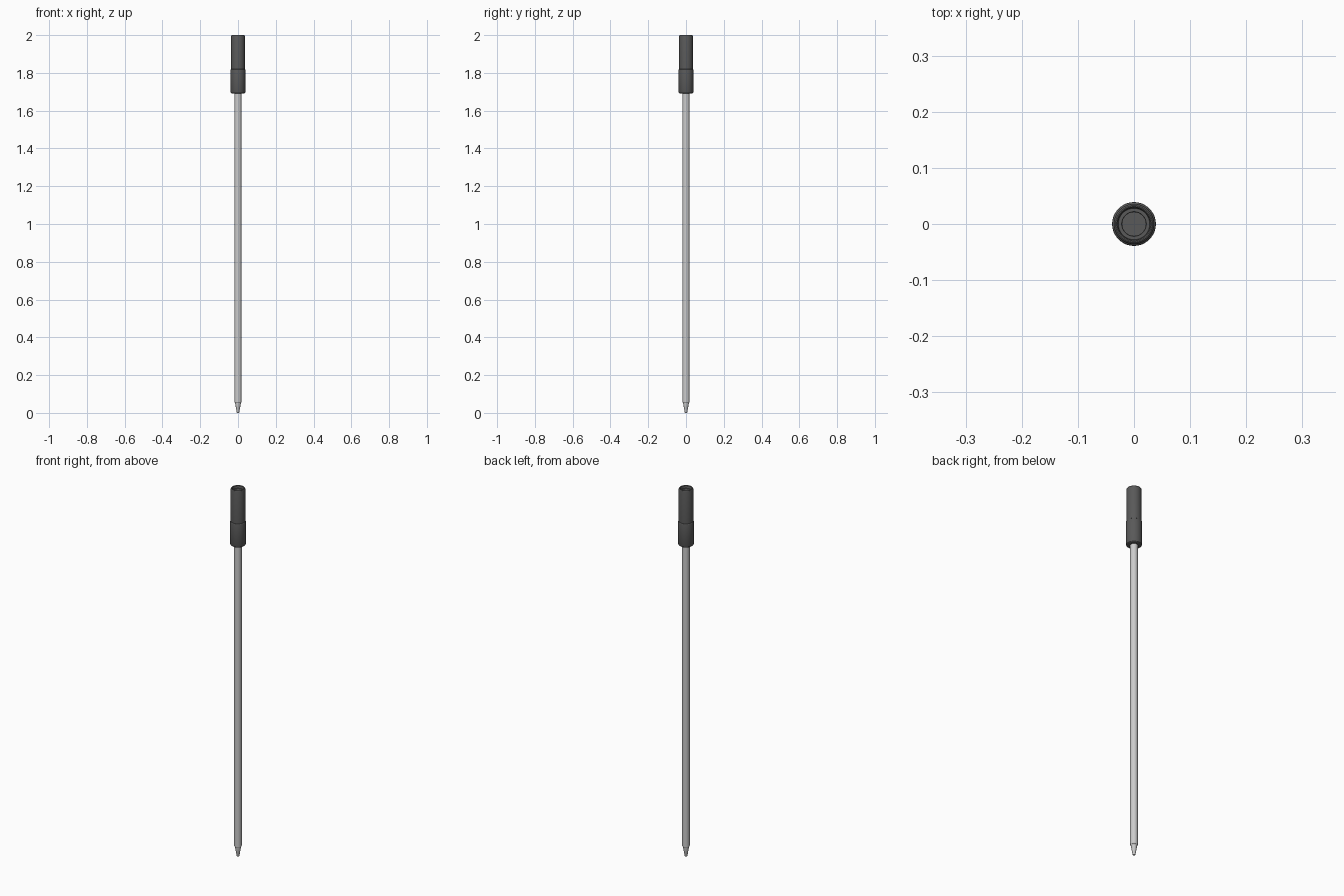
import bpy, bmesh, math

if "Cube" in bpy.data.objects:
    bpy.data.objects.remove(bpy.data.objects["Cube"])

SIDES = 48


def lathe(name, profile, material=None):
    """Revolve (radius, z) points about z; radius 0 closes the end."""
    bm = bmesh.new()
    verts = [bm.verts.new((r, 0, z)) for r, z in profile]
    edges = [bm.edges.new(p) for p in zip(verts, verts[1:])]
    bmesh.ops.spin(bm, geom=verts + edges, cent=(0, 0, 0), axis=(0, 0, 1),
                   angle=2 * math.pi, steps=SIDES, use_duplicate=False)
    bmesh.ops.remove_doubles(bm, verts=bm.verts, dist=1e-5)
    bmesh.ops.recalc_face_normals(bm, faces=bm.faces)
    mesh = bpy.data.meshes.new(name)
    bm.to_mesh(mesh)
    bm.free()
    obj = bpy.data.objects.new(name, mesh)
    bpy.context.collection.objects.link(obj)
    if material:
        mesh.materials.append(material)
    bpy.ops.object.select_all(action='DESELECT')
    obj.select_set(True)
    bpy.context.view_layer.objects.active = obj
    bpy.ops.object.shade_smooth_by_angle(angle=math.radians(30))
    return obj


dark = bpy.data.materials.new("dark_grip")
dark.diffuse_color = (0.1, 0.1, 0.1, 1)
dark.use_nodes = True
dark.node_tree.nodes["Principled BSDF"].inputs["Base Color"].default_value = dark.diffuse_color

# Tapered point with a blunt end
lathe("point", [(0, 0), (0.005, 0), (0.007, 0.004), (0.015, 0.05),
                (0.015, 0.058), (0, 0.058)])

# Long slim shaft
lathe("shaft", [(0, 0.053), (0.016, 0.053), (0.0185, 0.057),
                (0.0185, 1.71), (0, 1.71)])

# Wider collar with softened edges
lathe("collar", [(0, 1.692), (0.034, 1.692), (0.037, 1.694), (0.039, 1.699),
                 (0.039, 1.815), (0.038, 1.819), (0.036, 1.821), (0, 1.821)], dark)

# Upper socket with a stepped recess in its top
lathe("socket", [(0, 1.815), (0.036, 1.815), (0.036, 1.994), (0.035, 1.998),
                 (0.033, 2.0), (0.031, 2.0), (0.029, 1.998), (0.028, 1.985),
                 (0.022, 1.985), (0.021, 1.982), (0.021, 1.97), (0, 1.97)], dark)
